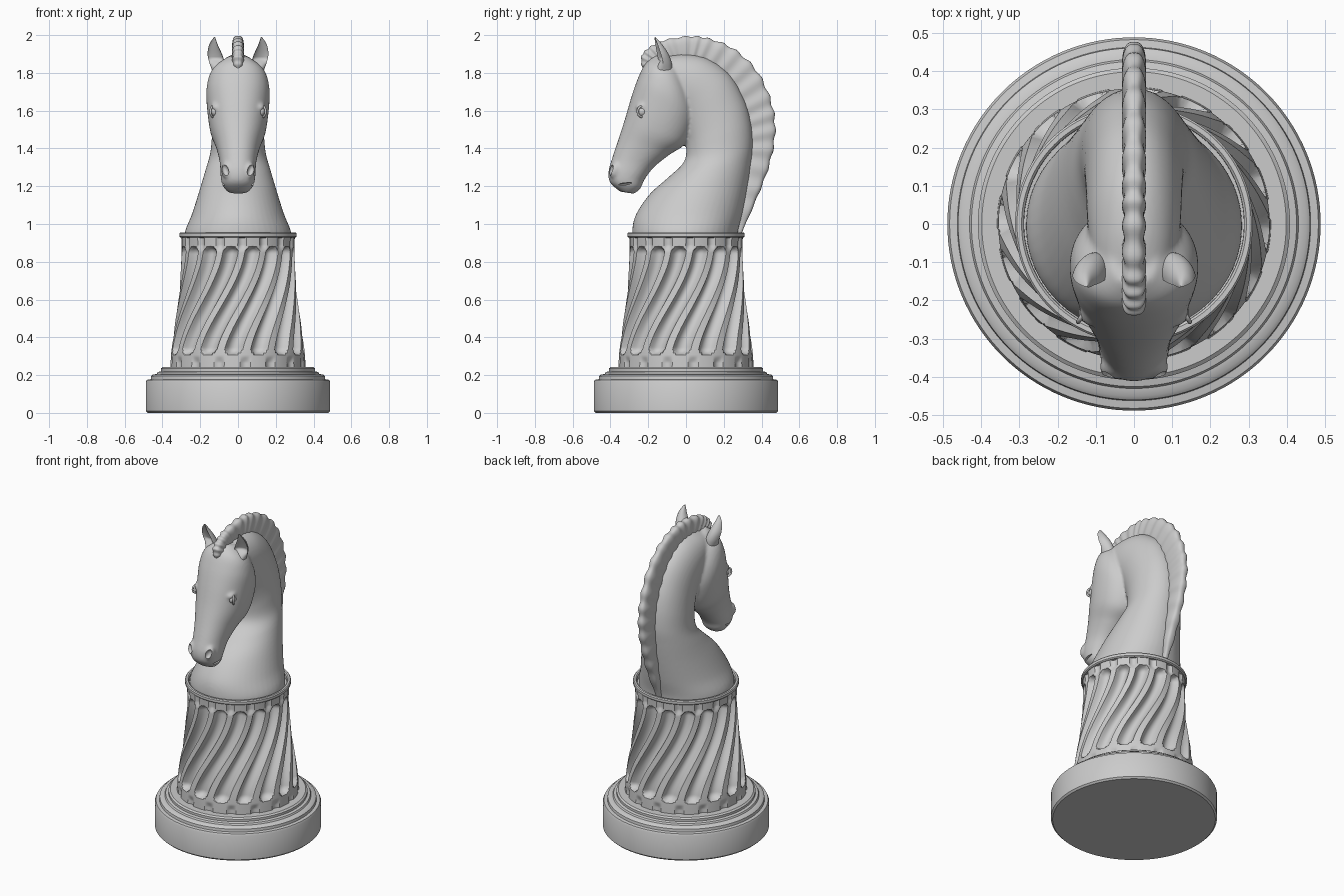
import bpy, bmesh, math
from mathutils import Vector, Matrix

if "Cube" in bpy.data.objects:
    bpy.data.objects.remove(bpy.data.objects["Cube"])


def finish(name, bm, angle=35):
    bmesh.ops.recalc_face_normals(bm, faces=bm.faces)
    me = bpy.data.meshes.new(name)
    bm.to_mesh(me)
    bm.free()
    ob = bpy.data.objects.new(name, me)
    bpy.context.collection.objects.link(ob)
    if angle:
        smooth(ob, angle)
    return ob


def select(ob):
    bpy.ops.object.select_all(action='DESELECT')
    ob.select_set(True)
    bpy.context.view_layer.objects.active = ob


def smooth(ob, angle):
    select(ob)
    bpy.ops.object.shade_smooth_by_angle(angle=math.radians(angle))


def skin(bm, rings, caps=True):
    rows = [[bm.verts.new(p) for p in r] for r in rings]
    n = len(rows[0])
    for a, b in zip(rows, rows[1:]):
        for j in range(n):
            k = (j + 1) % n
            bm.faces.new((a[j], a[k], b[k], b[j]))
    if caps:
        bm.faces.new(rows[0])
        bm.faces.new(rows[-1])


def lathe(name, prof, n=128):
    bm = bmesh.new()
    skin(bm, [[(r * math.cos(2 * math.pi * j / n), r * math.sin(2 * math.pi * j / n), z)
               for j in range(n)] for r, z in prof])
    return finish(name, bm)


def spline(keys, steps):
    out = []
    for i in range(len(keys) - 1):
        p = [keys[max(0, min(len(keys) - 1, i + d))] for d in (-1, 0, 1, 2)]
        for s in range(steps):
            t = s / steps
            out.append([0.5 * (2 * b + (c - a) * t + (2 * a - 5 * b + 4 * c - d) * t * t
                               + (3 * b - a - 3 * c + d) * t ** 3) for a, b, c, d in zip(*p)])
    return out + [list(keys[-1])]


def rib(fy, fz, by, bz, w, power=1.0, n=48):
    # cross-section spanning a front and a back point, w = half width in x
    f, b = Vector((0, fy, fz)), Vector((0, by, bz))
    ring = []
    for j in range(n):
        a = 2 * math.pi * j / n
        c, s = [math.copysign(abs(v) ** power, v) for v in (math.cos(a), math.sin(a))]
        ring.append((f + b) / 2 + (f - b) / 2 * c + Vector((w * s, 0, 0)))
    return ring


def blob(bm, loc, scale, rot=(0, 0, 0)):
    m = Matrix.Translation(loc)
    for ang, ax in zip(rot, 'XYZ'):
        m = m @ Matrix.Rotation(ang, 4, ax)
    bmesh.ops.create_uvsphere(bm, u_segments=24, v_segments=16, radius=1,
                              matrix=m @ Matrix.Diagonal((*scale, 1)))


# stepped round base
lathe("base", [(.478, 0), (.488, .01), (.488, .163), (.482, .175), (.462, .178), (.46, .195),
               (.45, .203), (.43, .206), (.425, .216), (.408, .22), (.408, .235),
               (.398, .243), (.30, .243)])

# column with twisted flutes
FL, SUB, ROWS = 16, 20, 84
rad = spline([(.358, .24), (.352, .34), (.337, .45), (.315, .60), (.303, .75), (.299, .86), (.301, .935)], 14)
rings = []
for r, z in rad:
    t = max(0, min(1, (z - .27) / .63))
    twist = math.radians(15.5 - 43 * (1 - t * t * (3 - 2 * t)))
    row = []
    for j in range(FL * SUB):
        u = (j % SUB) / SUB * 2 - 1
        a = twist + (j / SUB - .5) * 2 * math.pi / FL
        end = max(0, .345 - z, z - .843) / .037
        d2 = (u / .64) ** 2 + end ** 2
        rr = r - (.042 * math.sqrt(1 - d2) if d2 < 1 else 0)
        # small dents between the flute ends
        lip = max(0, min(1, (z - .855) / .03), min(1, (.30 - z) / .03))
        rr -= .012 * lip * max(0, 1 - ((1 - abs(u)) / .4) ** 2)
        row.append((rr * math.cos(a), rr * math.sin(a), z))
    rings.append(row)
bm = bmesh.new()
skin(bm, rings, caps=False)
finish("fluted_column", bm)

# rim with a shallow cup inside
lathe("rim", [(.27, .925), (.304, .928), (.311, .934), (.311, .95), (.306, .956), (.294, .956),
              (.288, .95), (.286, .88), (.05, .88)])

# head and neck, fused together
neck = [(-.275, .885, .27, .885, .28), (-.285, .96, .275, .96, .28), (-.265, 1.05, .30, 1.06, .243),
        (-.19, 1.16, .325, 1.19, .205), (-.09, 1.25, .345, 1.32, .172), (-.01, 1.33, .355, 1.42, .147),
        (0, 1.42, .345, 1.54, .137), (-.02, 1.50, .31, 1.66, .13), (-.05, 1.56, .235, 1.79, .126),
        (-.10, 1.62, .12, 1.875, .122), (-.15, 1.68, 0, 1.90, .11), (-.18, 1.75, -.10, 1.89, .09)]
head = [(-.16, 1.895, -.02, 1.86, .06), (-.215, 1.85, 0, 1.77, .138), (-.255, 1.77, .035, 1.67, .166),
        (-.29, 1.67, .048, 1.56, .164), (-.325, 1.55, 0, 1.43, .146), (-.357, 1.45, -.09, 1.365, .116),
        (-.387, 1.36, -.17, 1.30, .097), (-.41, 1.28, -.22, 1.235, .092), (-.402, 1.22, -.24, 1.19, .082),
        (-.35, 1.172, -.275, 1.16, .05)]
bm = bmesh.new()
for keys, power in ((neck, 1.0), (head, .92)):
    skin(bm, [rib(*k, power) for k in spline(keys, 6)])
for s in (-1, 1):
    blob(bm, (s * .113, -.225, 1.625), (.03, .045, .022), (.3, 0, 0))   # brow
    blob(bm, (s * .058, -.375, 1.285), (.032, .03, .045), (-.3, 0, 0))  # nostril flare
horse = finish("head_and_neck", bm, 0)
m = horse.modifiers.new("fuse", 'REMESH')
m.mode, m.voxel_size = 'VOXEL', .009
m = horse.modifiers.new("soften", 'SMOOTH')
m.factor, m.iterations = .5, 5

# nostril and mouth cuts
bm = bmesh.new()
for s in (-1, 1):
    blob(bm, (s * .068, -.402, 1.285), (.018, .022, .032), (-.3, s * .3, 0))
    blob(bm, (s * .078, -.325, 1.212), (.018, .055, .006), (.15, 0, s * .25))
cutter = finish("face_cutter", bm)
m = horse.modifiers.new("cut", 'BOOLEAN')
m.operation, m.object, m.solver = 'DIFFERENCE', cutter, 'EXACT'
select(horse)
bpy.ops.object.convert(target='MESH')
smooth(horse, 40)
bpy.data.objects.remove(cutter)

# crest of mane, outer edge then inner edge
mane = [(.285, .93, .25, .93), (.37, 1.125, .30, 1.13), (.44, 1.31, .325, 1.33), (.472, 1.49, .325, 1.46),
        (.45, 1.65, .30, 1.58), (.375, 1.81, .24, 1.70), (.255, 1.925, .16, 1.80),
        (.125, 1.98, .07, 1.855), (.02, 1.993, .01, 1.86), (-.115, 1.972, -.06, 1.86),
        (-.19, 1.937, -.11, 1.85), (-.235, 1.89, -.14, 1.84), (-.232, 1.825, -.17, 1.81)]
rings = []
for i, (oy, oz, iy, iz) in enumerate(spline(mane, 14)):
    wave = math.sin(i * .78)
    k = .03 * wave
    edge = min(1, i / 20 + .35, (12 * 14 - i) / 14 + .4)
    rings.append(rib(oy + (oy - iy) * k, oz + (oz - iz) * k, iy, iz,
                     .029 * edge * (1 + .10 * wave), .7, 28))
bm = bmesh.new()
skin(bm, rings)
finish("mane", bm, 50)

# ears: leaf-shaped, hollow toward the front
ear = [(.098, -.105, 1.81, .034, .034), (.108, -.115, 1.855, .042, .042), (.120, -.128, 1.90, .039, .038),
       (.128, -.145, 1.945, .025, .025), (.126, -.158, 1.975, .011, .012), (.123, -.164, 1.99, .002, .002)]
for s, side in ((-1, "left"), (1, "right")):
    rings = []
    for i, (x, y, z, w, d) in enumerate(spline(ear, 6)):
        hollow = max(-1, min(.35, i / 6 - 1.1))
        ring = []
        for j in range(32):
            c, q = math.cos(j * math.pi / 16), math.sin(j * math.pi / 16)
            q = q if q > 0 else -q * hollow
            lx, ly = w * c, d * (q * 1.3 - .4)
            ring.append((s * (x + lx * .95 - ly * .25), y + ly + lx * .25, z))
        rings.append(ring)
    bm = bmesh.new()
    skin(bm, rings)
    finish("ear_" + side, bm, 50)

    # eye with lids
    bm = bmesh.new()
    blob(bm, (s * .122, -.232, 1.595), (.022, .027, .025))
    finish("eye_" + side, bm)
    bpy.ops.mesh.primitive_torus_add(major_radius=.028, minor_radius=.006, major_segments=32, minor_segments=10,
                                     location=(s * .131, -.232, 1.595),
                                     rotation=(0, math.radians(90), -s * math.radians(-32)))
    lid = bpy.context.object
    lid.name = "eyelid_" + side
    smooth(lid, 60)
